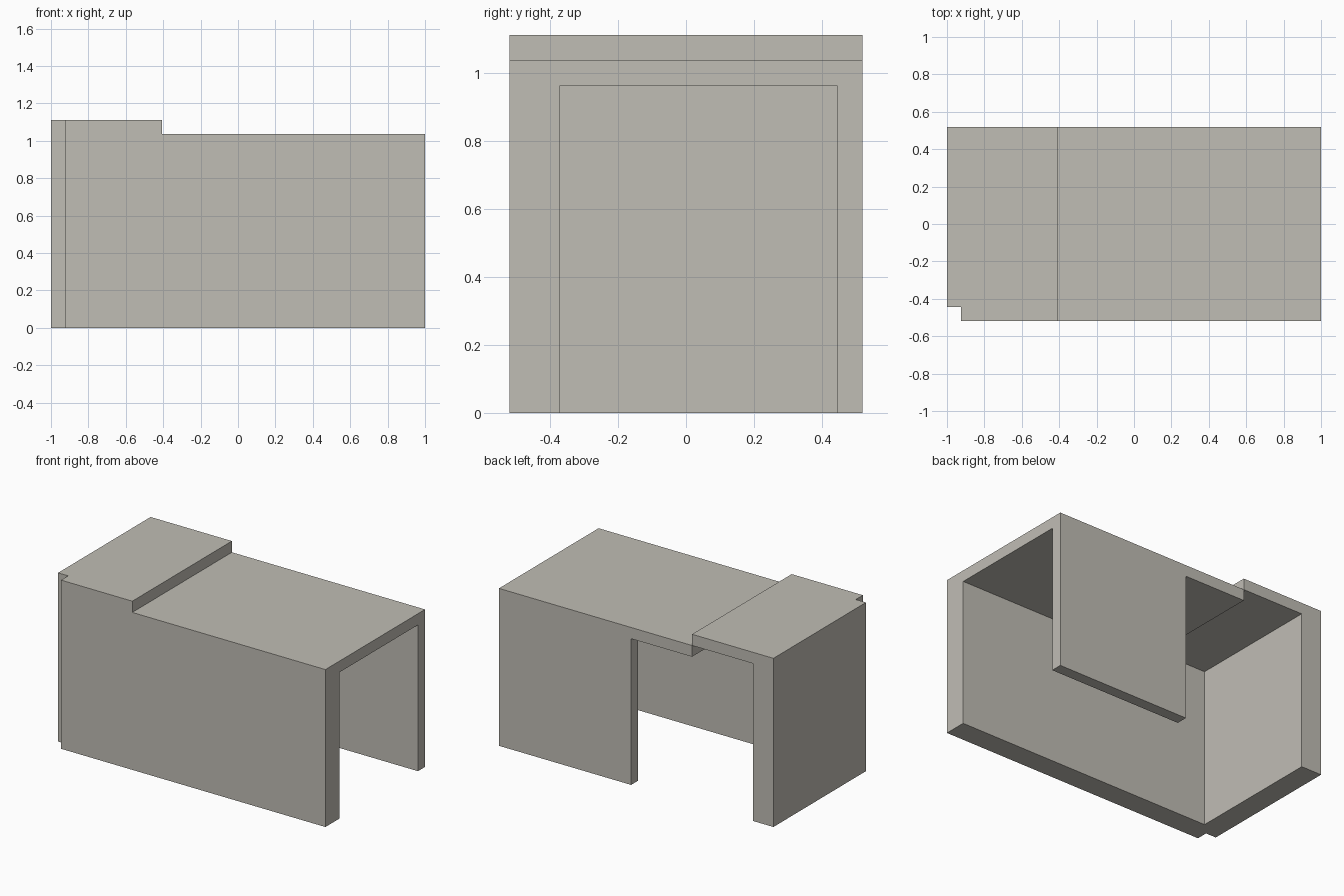
import bpy
import bmesh

# Drop the default object
if "Cube" in bpy.data.objects:
    bpy.data.objects.remove(bpy.data.objects["Cube"], do_unlink=True)

U = 2 / 27                       # module: the shell is 27 x 14 x 15 modules

stone = bpy.data.materials.new("warm grey")
stone.use_nodes = True
COLOUR = (0.53, 0.51, 0.46, 1)
stone.diffuse_color = COLOUR
stone.node_tree.nodes["Principled BSDF"].inputs["Base Color"].default_value = COLOUR


def prism(name, profile, y0, y1):
    """Extrude an (x, z) profile in modules from y0 to y1."""
    bm = bmesh.new()
    verts = [bm.verts.new(((x - 13.5) * U, (y0 - 7) * U, z * U)) for x, z in profile]
    face = bm.faces.new(verts)
    out = bmesh.ops.extrude_face_region(bm, geom=[face])
    moved = [v for v in out["geom"] if isinstance(v, bmesh.types.BMVert)]
    bmesh.ops.translate(bm, verts=moved, vec=(0, (y1 - y0) * U, 0))
    bmesh.ops.recalc_face_normals(bm, faces=bm.faces)
    mesh = bpy.data.meshes.new(name)
    bm.to_mesh(mesh)
    bm.free()
    mesh.materials.append(stone)
    obj = bpy.data.objects.new(name, mesh)
    bpy.context.collection.objects.link(obj)
    return obj


def rect(x0, x1, z0, z1):
    return [(x0, z0), (x1, z0), (x1, z1), (x0, z1)]


def stepped(x0, x1, z0, low, high):
    """Side profile with a raised left part, stepping down at module 8."""
    return [(x0, z0), (x1, z0), (x1, low), (8, low), (8, high), (x0, high)]


# Outer block with the raised roof
shell = prism("shell", stepped(0, 27, 0, 14, 15), 0, 14)

# Hollow open below and at the left end, back doorway, front corner notch
cutters = [
    prism("hollow_cutter", stepped(2, 28, -1, 13, 14), 2, 13),
    prism("doorway_cutter", stepped(2, 14, -1, 13, 14), 12, 15),
    prism("notch_cutter", rect(-1, 1, -1, 16), -1, 1),
]

bpy.context.view_layer.objects.active = shell
for cutter in cutters:
    mod = shell.modifiers.new(cutter.name, "BOOLEAN")
    mod.operation = "DIFFERENCE"
    mod.solver = "EXACT"
    mod.object = cutter
    bpy.ops.object.modifier_apply(modifier=mod.name)
    bpy.data.objects.remove(cutter, do_unlink=True)
